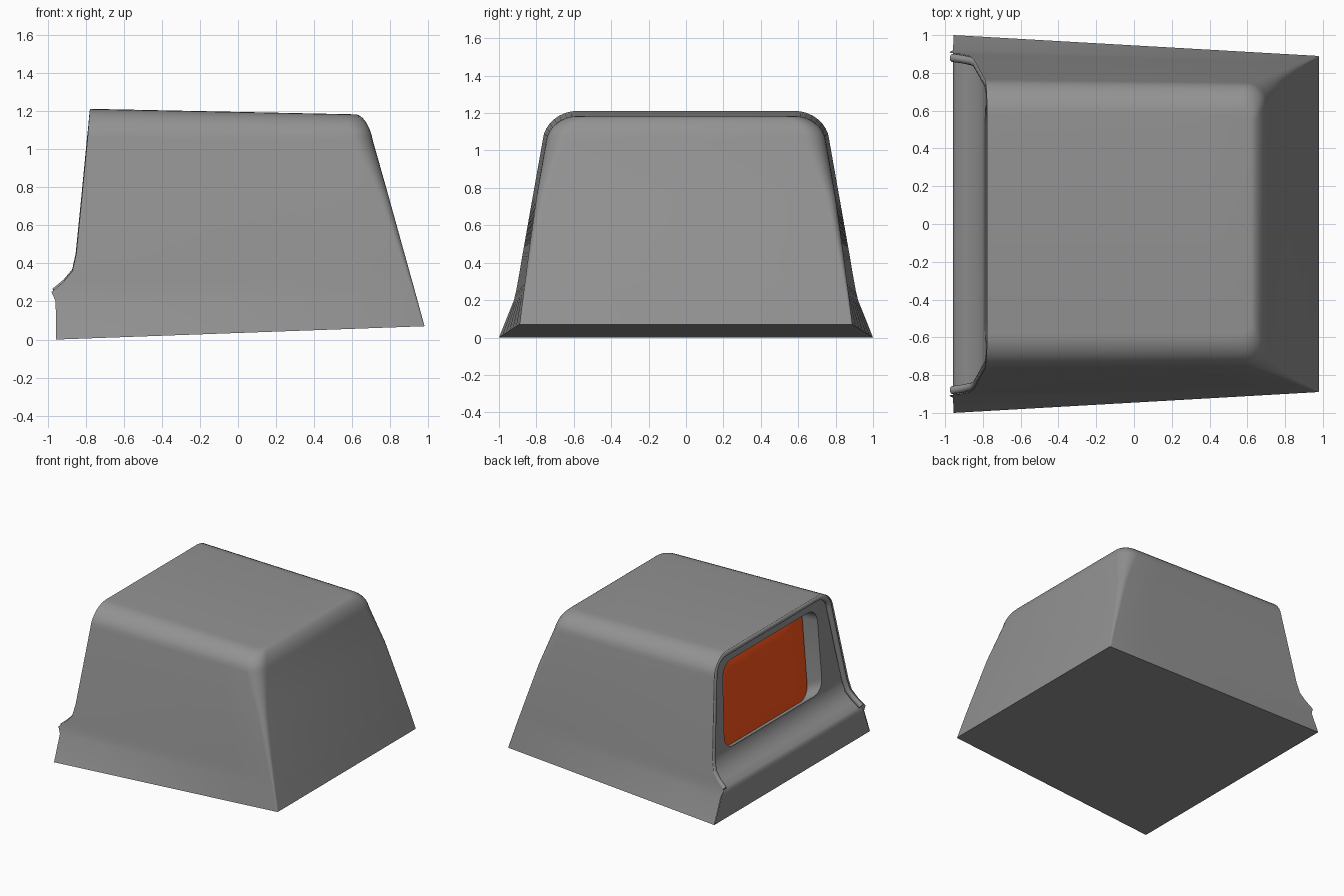
import bpy, bmesh, math
from mathutils import Vector

if "Cube" in bpy.data.objects:
    bpy.data.objects.remove(bpy.data.objects["Cube"])

GREY = (0.29, 0.29, 0.29)


def lerp(a, b, t):
    return a + (b - a) * t


def table(rows, z):
    """Piecewise-linear lookup on rows sorted by their first column."""
    for a, b in zip(rows, rows[1:]):
        if z <= b[0]:
            t = (z - a[0]) / (b[0] - a[0])
            return [lerp(p, q, t) for p, q in zip(a, b)]
    return list(rows[-1])


def finish(bm, name, color=GREY, angle=35):
    me = bpy.data.meshes.new(name)
    bm.to_mesh(me)
    bm.free()
    ob = bpy.data.objects.new(name, me)
    bpy.context.collection.objects.link(ob)
    mat = bpy.data.materials.new(name)
    mat.diffuse_color = (*color, 1)
    mat.use_nodes = True
    mat.node_tree.nodes["Principled BSDF"].inputs["Base Color"].default_value = mat.diffuse_color
    me.materials.append(mat)
    bpy.ops.object.select_all(action='DESELECT')
    ob.select_set(True)
    bpy.context.view_layer.objects.active = ob
    bpy.ops.object.shade_smooth_by_angle(angle=math.radians(angle))
    return ob


def strip(bm, a, b, closed=False):
    n = len(a)
    for i in range(n if closed else n - 1):
        j = (i + 1) % n
        bm.faces.new((a[i], a[j], b[j], b[i]))


# Levels of the housing: z left, x left, half width left, z right, x right,
# half width right, corner radius
LEVELS = [
    (0.00, -0.955, 1.00, 0.07, 0.98, 0.89, 0.008),
    (0.20, -0.958, 0.92, 0.245, 0.932, 0.868, 0.015),
    (0.25, -0.98, 0.908, 0.29, 0.92, 0.862, 0.018),
    (0.30, -0.92, 0.899, 0.335, 0.907, 0.856, 0.02),
    (0.36, -0.87, 0.888, 0.39, 0.892, 0.849, 0.025),
    (0.45, -0.85, 0.873, 0.475, 0.868, 0.838, 0.03),
    (0.75, -0.82, 0.82, 0.76, 0.789, 0.798, 0.05),
    (1.06, -0.79, 0.765, 1.05, 0.707, 0.748, 0.11),
]
levels = list(LEVELS)
for k in range(1, 9):                       # rounded shoulder
    th = math.pi / 2 * k / 8
    s, c = math.sin(th), 1 - math.cos(th)
    levels.append((1.06 + 0.152 * s, -0.79 + 0.012 * s, 0.765 - 0.185 * c - 0.012 * s * (1 - c),
                   1.05 + 0.133 * s, 0.707 - 0.09 * c - 0.02 * s * (1 - c),
                   0.748 - 0.168 * c - 0.012 * s * (1 - c), 0.11 - 0.05 * c))

# Housing shell: U-shaped rings lofted upward
bm = bmesh.new()
rings = []
for zl, xl, wl, zr, xr, wr, r in levels:
    half = [(lerp(xl, xr - r, i / 6), lerp(wl, wr, i / 6)) for i in range(7)]
    for k in range(1, 7):
        a = math.pi / 2 * k / 6
        half.append((xr - r + r * math.sin(a), wr - r + r * math.cos(a)))
    pts = half + [(x, -y) for x, y in reversed(half)]
    rings.append([bm.verts.new((x, y, lerp(zl, zr, (x - xl) / (xr - xl)))) for x, y in pts])
for a, b in zip(rings, rings[1:]):
    strip(bm, a, b)
bm.faces.new(rings[-1])
bm.faces.new(rings[0])
bmesh.ops.recalc_face_normals(bm, faces=bm.faces)
finish(bm, "housing_shell")

# Rounded rim around the open end, tucked just inside the shell edge
path = []
for zl, xl, wl, *_ in levels[2:]:
    k = max(0, min(1, (zl - 1.06) / 0.152))
    path.append(Vector((xl + 0.019, wl - 0.028 * (1 - k * k), zl - 0.027 * k)))
path = path + [Vector((p.x, -p.y, p.z)) for p in reversed(path)]
bm = bmesh.new()
loops = []
for i, p in enumerate(path):
    t = (path[min(i + 1, len(path) - 1)] - path[max(i - 1, 0)]).normalized()
    u = t.cross(Vector((1, 0, 0.35))).normalized()
    v = t.cross(u)
    loops.append([bm.verts.new(p + 0.022 * (u * math.cos(a) + v * math.sin(a)))
                  for a in [math.tau * k / 12 for k in range(12)]])
for a, b in zip(loops, loops[1:]):
    strip(bm, a, b, True)
bm.faces.new(loops[0])
bm.faces.new(loops[-1])
bmesh.ops.recalc_face_normals(bm, faces=bm.faces)
finish(bm, "opening_rim")

# Bezel: lower ledge sweep, upper plate with a rounded window, recess walls
LEDGE = [(0, -0.955), (0.19, -0.957), (0.22, -0.953), (0.24, -0.94), (0.27, -0.89),
         (0.30, -0.85), (0.34, -0.815), (0.40, -0.79), (1.21, -0.745)]


def plate_x(z):
    return -0.79 + (z - 0.40) * 0.045 / 0.81


def window_loop(scale=1.0, z0=0.42, steps=6):
    """Rounded trapezoid window outline in (y, z)."""
    z1, r, out = 1.10, 0.11, []
    for sy, zc, start in ((1, z0 + r, -90), (1, z1 - r, 0), (-1, z1 - r, 90), (-1, z0 + r, 180)):
        for k in range(steps + 1):
            a = math.radians(start + 90 * k / steps)
            y, z = sy * (0.63 - r) + r * math.cos(a), zc + r * math.sin(a)
            y *= 1 - 0.06 * (z - 0.42)
            out.append((y * scale, 0.76 + (z - 0.76) * scale))
    return out


bm = bmesh.new()
rows = []
for z, x in LEDGE[:-1]:
    w = table(levels, z)[2] - 0.006
    rows.append([bm.verts.new((x, w * s, z)) for s in (1, 0, -1)])
for a, b in zip(rows, rows[1:]):
    strip(bm, a, b)
side = [(lv[2] - 0.008, lv[0] - 0.014) for lv in levels if lv[0] > 0.42]
arch = [bm.verts.new((plate_x(z), y, z)) for y, z in side + [(-y, z) for y, z in reversed(side)]]
outer = [rows[-1][0]] + arch + [rows[-1][2], rows[-1][1]]
inner = [bm.verts.new((plate_x(z), y, z)) for y, z in window_loop()]
edges = []
for lp in (outer, inner):
    for i, v in enumerate(lp):
        w = lp[(i + 1) % len(lp)]
        edges.append(bm.edges.get((v, w)) or bm.edges.new((v, w)))
bmesh.ops.triangle_fill(bm, edges=edges, use_beauty=True, normal=(-1, 0, 0))
BACK_Z = 0.33                               # recess floor slopes down to here
back = [bm.verts.new((plate_x(z) + 0.14, y, z)) for y, z in window_loop(0.985, BACK_Z)]
strip(bm, inner, back, True)
bmesh.ops.recalc_face_normals(bm, faces=bm.faces)
if sum(f.normal.x * f.calc_area() for f in bm.faces) > 0:
    bmesh.ops.reverse_faces(bm, faces=bm.faces)
finish(bm, "window_bezel", angle=30)


# Window panel: bulged orange pane over a thin magenta backing
def pane(name, color, rings):
    bm = bmesh.new()
    lps = [[bm.verts.new((plate_x(z) + d, y, z)) for y, z in window_loop(s, BACK_Z)]
           for s, d in rings]
    for a, b in zip(lps, lps[1:]):
        strip(bm, a, b, True)
    bm.faces.new(lps[-1])
    for f in bm.faces:
        f.normal_update()
    if sum(f.normal.x * f.calc_area() for f in bm.faces) > 0:
        bmesh.ops.reverse_faces(bm, faces=bm.faces)
    finish(bm, name, color)


pane("pane_backing", (0.85, 0.2, 0.65), [(0.985, 0.135)])
pane("window_pane", (1.0, 0.09, 0.01), [(0.965, 0.134), (0.965, 0.122), (0.8, 0.1), (0.55, 0.09)])
